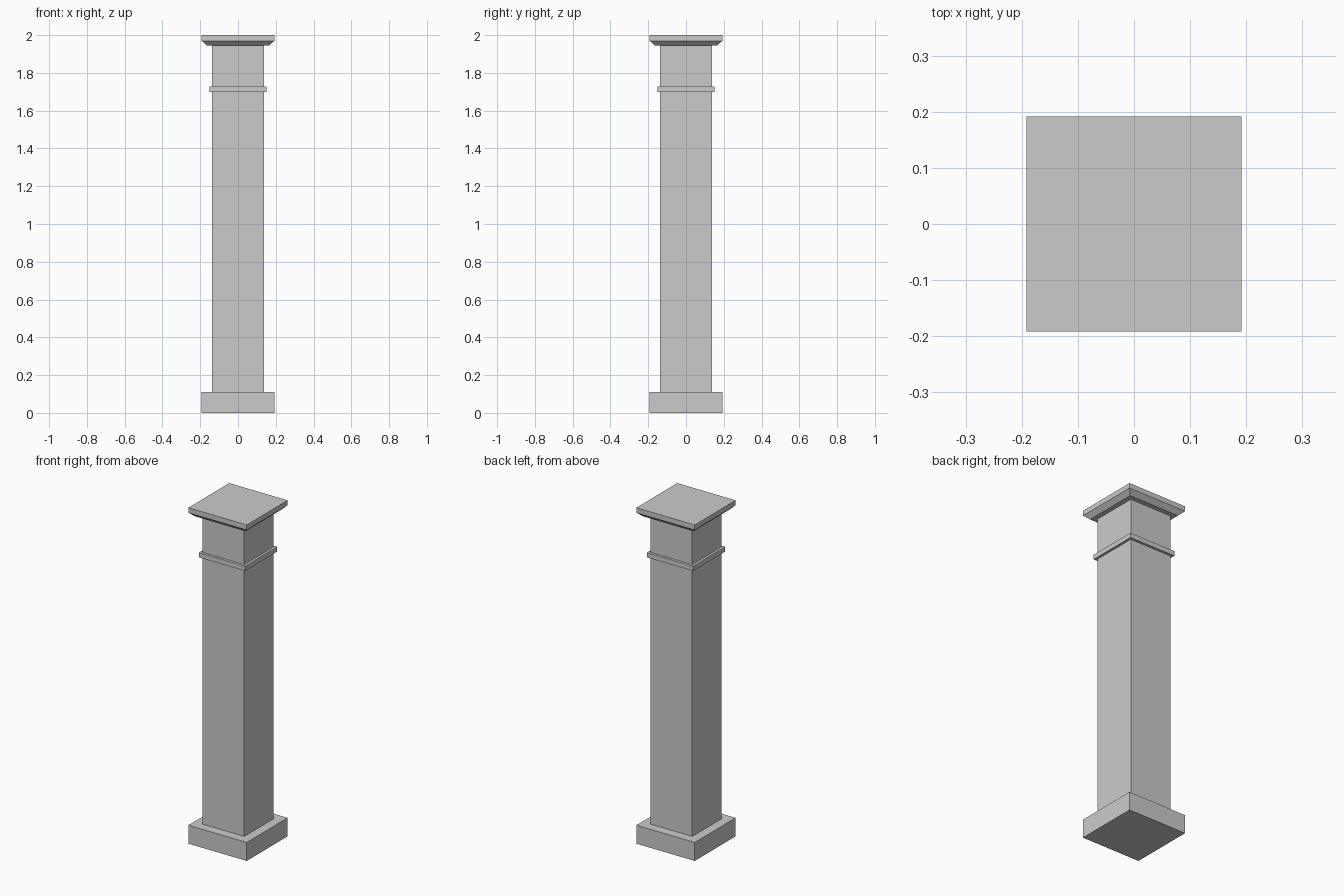
import bpy
import bmesh

default = bpy.data.objects.get("Cube")
if default:
    bpy.data.objects.remove(default, do_unlink=True)

GREY = (0.6, 0.6, 0.6, 1.0)
stone = bpy.data.materials.new("light grey stone")
stone.use_nodes = True
stone.diffuse_color = GREY
stone.node_tree.nodes["Principled BSDF"].inputs["Base Color"].default_value = GREY


def square_stack(name, sections):
    """Closed square solid through (half width, height) sections."""
    bm = bmesh.new()
    rings = [[bm.verts.new((sx * h, sy * h, z))
              for sx, sy in ((-1, -1), (1, -1), (1, 1), (-1, 1))]
             for h, z in sections]
    bm.faces.new(rings[0][::-1])
    bm.faces.new(rings[-1])
    for low, high in zip(rings, rings[1:]):
        for i in range(4):
            j = (i + 1) % 4
            bm.faces.new((low[i], low[j], high[j], high[i]))
    mesh = bpy.data.meshes.new(name)
    bm.to_mesh(mesh)
    bm.free()
    mesh.materials.append(stone)
    obj = bpy.data.objects.new(name, mesh)
    bpy.context.collection.objects.link(obj)
    return obj


# Plinth, shaft, neck moulding and chamfered cap
square_stack("base_plinth", [(0.192, 0), (0.192, 0.11)])
square_stack("shaft", [(0.137, 0.11), (0.137, 1.945)])
square_stack("neck_band", [(0.152, 1.70), (0.152, 1.728)])
square_stack("cap", [(0.165, 1.945), (0.192, 1.97), (0.192, 2.0)])
